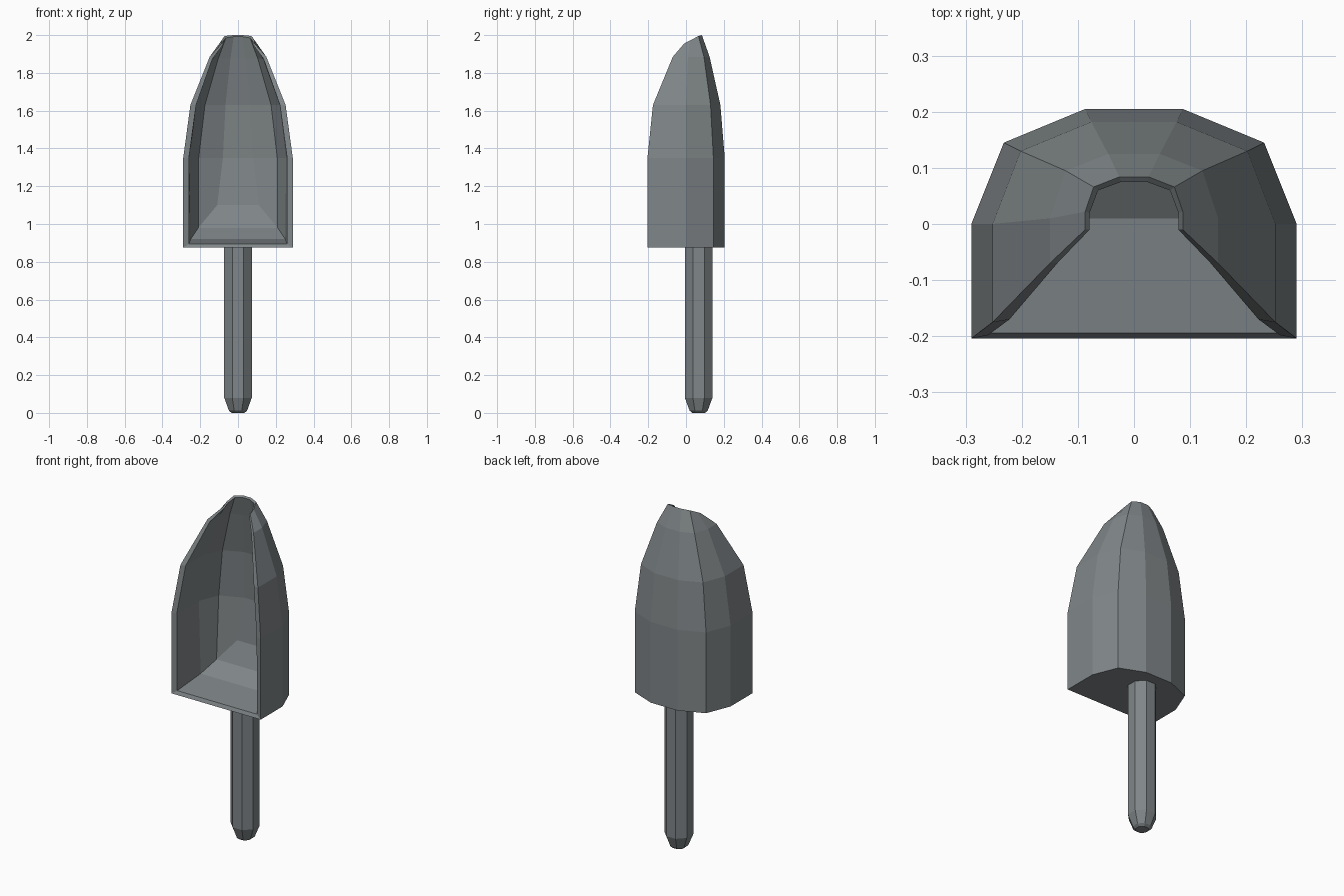
import bpy, bmesh, math

if "Cube" in bpy.data.objects:
    bpy.data.objects.remove(bpy.data.objects["Cube"])

metal = bpy.data.materials.new("grey metal")
metal.diffuse_color = (0.215, 0.238, 0.247, 1)
metal.use_nodes = True
metal.node_tree.nodes["Principled BSDF"].inputs["Base Color"].default_value = metal.diffuse_color


def finish(bm, name):
    bmesh.ops.recalc_face_normals(bm, faces=bm.faces)
    me = bpy.data.meshes.new(name)
    bm.to_mesh(me)
    bm.free()
    me.materials.append(metal)
    ob = bpy.data.objects.new(name, me)
    bpy.context.collection.objects.link(ob)
    return ob


def ring(bm, half):
    """Right half section from front edge to back, mirrored to the left."""
    pts = half + [(-x, y, z) for x, y, z in reversed(half)]
    return [bm.verts.new(p) for p in pts]


def at(z, pts):
    return [(x, y, z) for x, y in pts]


# scoop: outer and inner shells, each a stack of half-open sections
base = [(.29, -.204), (.29, 0), (.232, .145), (.087, .205)]
outer = [at(.875, base), at(1.35, base),
         at(1.63, [(.252, -.175), (.252, 0), (.202, .13), (.076, .182)]),
         at(1.885, [(.15, -.07), (.15, .01), (.122, .095), (.046, .125)]),
         [(.087, -.01, 1.955), (.087, .022, 1.972), (.072, .066, 1.995), (.026, .084, 2)]]
inner = [[(.26, -.194, .895), (.25, .01, .92), (.21, .1, .98), (.11, .15, 1.1)],
         at(1.35, [(.26, -.198), (.255, 0), (.208, .118), (.08, .172)]),
         at(1.63, [(.222, -.17), (.22, 0), (.175, .105), (.066, .152)]),
         at(1.875, [(.135, -.068), (.132, .01), (.105, .075), (.04, .102)]),
         [(.079, -.01, 1.95), (.079, .02, 1.966), (.064, .06, 1.985), (.023, .075, 1.992)]]
bm = bmesh.new()
O = [ring(bm, h) for h in outer]
I = [ring(bm, h) for h in inner]
for shell in (O, I):
    for a, b in zip(shell, shell[1:]):
        for k in range(7):
            bm.faces.new((a[k], a[k + 1], b[k + 1], b[k]))
# rim along both front edges, the tip and the lower lip
for j in range(4):
    for k in (0, 7):
        bm.faces.new((O[j][k], O[j + 1][k], I[j + 1][k], I[j][k]))
for k in range(7):
    bm.faces.new((O[4][k], O[4][k + 1], I[4][k + 1], I[4][k]))
bm.faces.new((O[0][0], O[0][7], I[0][7], I[0][0]))
# underside and stepped floor
bm.faces.new(O[0])
for k in range(3):
    bm.faces.new((I[0][k], I[0][k + 1], I[0][6 - k], I[0][7 - k]))
finish(bm, "scoop")

# handle: octagonal rod with a tapered end
bm = bmesh.new()
rings = []
for r, z in ((.034, 0), (.048, .012), (.073, .08), (.073, .885)):
    R = r / math.cos(math.pi / 8)
    rings.append([bm.verts.new((R * math.cos((i + .5) * math.pi / 4),
                                .067 + R * math.sin((i + .5) * math.pi / 4), z))
                  for i in range(8)])
for a, b in zip(rings, rings[1:]):
    for i in range(8):
        bm.faces.new((a[i], a[(i + 1) % 8], b[(i + 1) % 8], b[i]))
bm.faces.new(rings[0])
bm.faces.new(rings[-1])
finish(bm, "handle")
